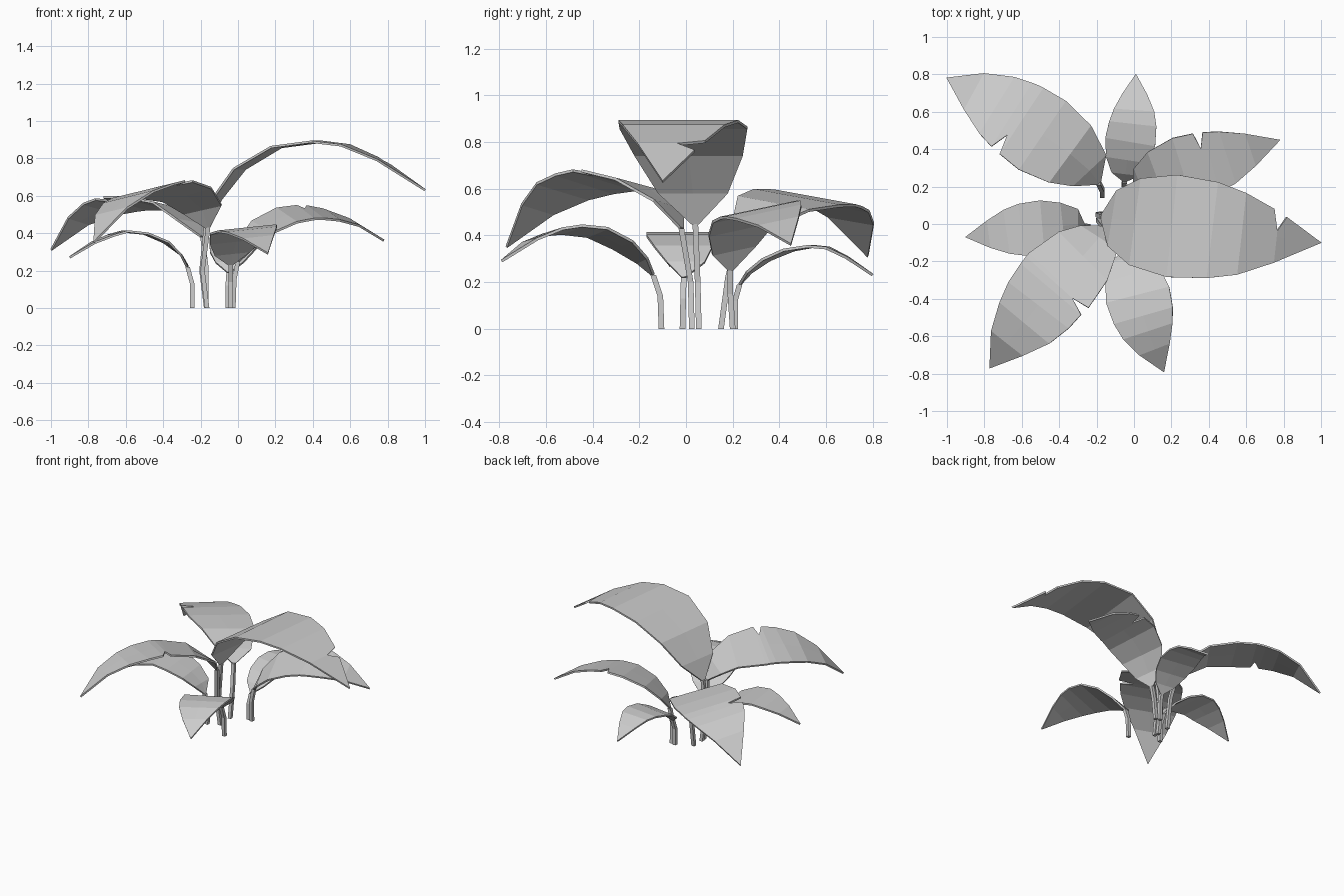
import bpy, bmesh
from math import cos, sin, pi
from mathutils import Vector, Matrix

cube = bpy.data.objects.get("Cube")
if cube:
    bpy.data.objects.remove(cube)

grey = bpy.data.materials.new("plain grey")
grey.use_nodes = True
shade = (0.6, 0.6, 0.6, 1)
grey.diffuse_color = shade
grey.node_tree.nodes["Principled BSDF"].inputs["Base Color"].default_value = shade

# Half-width of a blade along its length, as (position, share of the widest)
PROFILE = [(0, .06), (.1, .55), (.24, .85), (.4, 1), (.55, .94), (.66, .8), (.8, .5), (1, 0)]


def width_at(t):
    for (a, wa), (b, wb) in zip(PROFILE, PROFILE[1:]):
        if t <= b:
            return wa + (wb - wa) * (t - a) / (b - a)
    return 0


def point_at(path, t):
    """Point at a share t of the path's length."""
    lengths = [(b - a).length for a, b in zip(path, path[1:])]
    d = t * sum(lengths)
    for a, b, n in zip(path, path[1:], lengths):
        if d <= n:
            return a.lerp(b, d / n)
        d -= n
    return path[-1].copy()


def make_object(name, bm, thickness=0):
    bmesh.ops.remove_doubles(bm, verts=bm.verts, dist=1e-4)
    bmesh.ops.recalc_face_normals(bm, faces=bm.faces)
    mesh = bpy.data.meshes.new(name)
    bm.to_mesh(mesh)
    bm.free()
    mesh.materials.append(grey)
    ob = bpy.data.objects.new(name, mesh)
    bpy.context.collection.objects.link(ob)
    if thickness:
        mod = ob.modifiers.new("thickness", 'SOLIDIFY')
        mod.thickness = thickness
        mod.offset = 0


def stem(name, path, radius=.017):
    bm = bmesh.new()
    rings = []
    for p in path:
        corners = [Vector((cos(a), sin(a), 0)) * radius for a in (pi / 4 + i * pi / 2 for i in range(4))]
        rings.append([bm.verts.new(p + c) for c in corners])
    for low, high in zip(rings, rings[1:]):
        for i in range(4):
            j = (i + 1) % 4
            bm.faces.new((low[i], low[j], high[j], high[i]))
    bm.faces.new(rings[0][::-1])
    bm.faces.new(rings[-1])
    make_object(name, bm)


def blade(name, rib, half_width, roll, notch):
    """Arched blade: a rib with a left and right edge, and a tear in the left edge."""
    stations = {t: 1 for t, _ in PROFILE}
    if notch:
        at, depth = notch
        stations = {t: 1 for t in stations if abs(t - at) > .04}
        stations.update({at - .02: 1, at: depth, at + .035: 1})
    bm = bmesh.new()
    rows = []
    for t in sorted(stations):
        p = point_at(rib, t)
        heading = point_at(rib, min(1, t + .08)) - point_at(rib, max(0, t - .08))
        heading.z = 0
        heading.normalize()
        side = Vector((-heading.y, heading.x, 0))
        side = Matrix.Rotation(roll, 3, heading) @ side * half_width * width_at(t)
        rows.append([bm.verts.new(q) for q in (p + side * stations[t], p, p - side)])
    for a, b in zip(rows, rows[1:]):
        for i in range(2):
            bm.faces.new((a[i], a[i + 1], b[i + 1], b[i]))
    make_object(name, bm, .012)


def leaf(name, stalk, rib, half_width, roll=0, notch=None):
    stalk, rib = [Vector(p) for p in stalk], [Vector(p) for p in rib]
    stem(name + "_stem", stalk + [rib[0]])
    blade(name + "_blade", rib, half_width, roll, notch)


leaf("tall_left_leaf",
     [(-.17, .055, 0), (-.195, .05, .2)],
     [(-.17, .04, .45), (-.11, .03, .59), (.02, .01, .76), (.2, -.01, .86), (.4, -.03, .89),
      (.55, -.05, .88), (.76, -.07, .79), (1, -.1, .63)],
     .275, 0, (.8, .25))

leaf("back_left_leaf",
     [(-.025, .2, 0), (-.02, .19, .15)],
     [(0, .19, .25), (.05, .21, .36), (.15, .25, .45), (.3, .3, .51), (.45, .34, .51),
      (.6, .39, .47), (.78, .45, .36)],
     .185, .2, (.53, .5))

leaf("front_leaf",
     [(-.04, -.105, 0), (-.04, -.11, .14)],
     [(-.04, -.14, .23), (-.03, -.2, .31), (0, -.3, .38), (.03, -.42, .43), (.07, -.56, .42),
      (.11, -.67, .375), (.16, -.79, .29)],
     .175, .1)

leaf("back_leaf",
     [(-.055, .21, 0), (-.055, .21, .12)],
     [(-.05, .23, .19), (-.045, .28, .255), (-.03, .38, .32), (-.01, .5, .355), (0, .6, .35),
      (.005, .7, .3), (.01, .8, .23)],
     .135)

leaf("right_leaf",
     [(-.245, -.015, 0), (-.245, -.012, .13)],
     [(-.27, -.01, .22), (-.3, 0, .28), (-.37, -.01, .345), (-.47, -.02, .395), (-.6, -.03, .41),
      (-.74, -.05, .37), (-.9, -.07, .27)],
     .148)

leaf("front_right_leaf",
     [(-.165, .025, 0), (-.19, .02, .2)],
     [(-.16, -.02, .43), (-.2, -.1, .57), (-.3, -.2, .62), (-.43, -.33, .64), (-.56, -.5, .61),
      (-.68, -.64, .51), (-.77, -.77, .35)],
     .22, .19, (.42, .55))

leaf("back_right_leaf",
     [(-.17, .15, 0), (-.17, .18, .22)],
     [(-.19, .22, .38), (-.25, .3, .47), (-.35, .38, .54), (-.47, .46, .56), (-.6, .55, .56),
      (-.71, .62, .54), (-.84, .7, .48), (-1, .78, .31)],
     .225, .15, (.54, .5))
